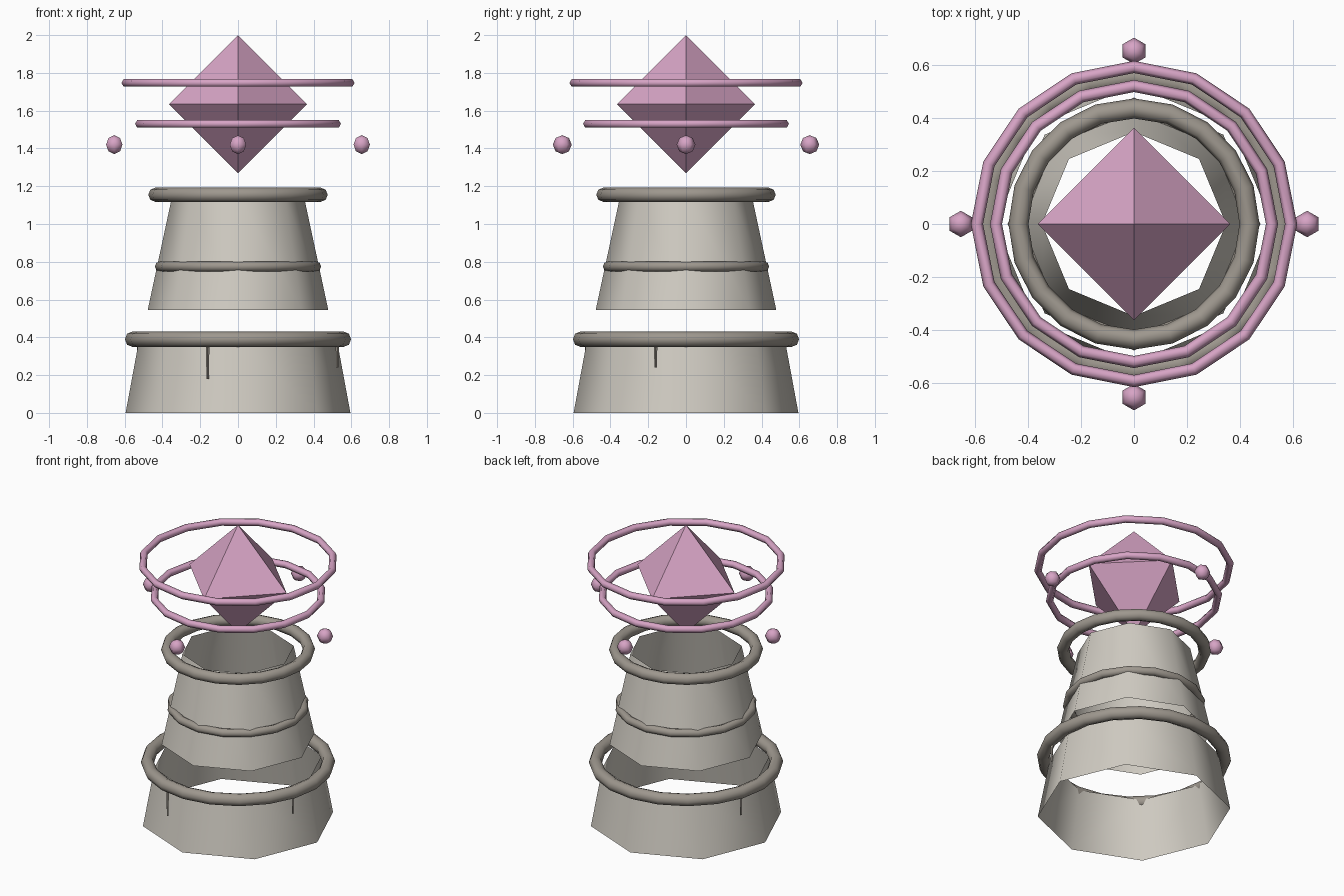
import bpy, bmesh, math
from mathutils import Matrix, Vector

cube = bpy.data.objects.get("Cube")
if cube:
    bpy.data.objects.remove(cube, do_unlink=True)


def material(name, rgb):
    mat = bpy.data.materials.new(name)
    mat.use_nodes = True
    mat.diffuse_color = (*rgb, 1)
    mat.node_tree.nodes["Principled BSDF"].inputs["Base Color"].default_value = (*rgb, 1)
    return mat


STONE = material("pale stone", (0.63, 0.60, 0.54))
TRIM = material("dark stone trim", (0.34, 0.31, 0.27))
PINK = material("pink crystal", (0.68, 0.37, 0.56))


def finish(name, bm, mat, smooth=True):
    mesh = bpy.data.meshes.new(name)
    bm.to_mesh(mesh)
    bm.free()
    for face in mesh.polygons:
        face.use_smooth = smooth
    mesh.materials.append(mat)
    obj = bpy.data.objects.new(name, mesh)
    bpy.context.collection.objects.link(obj)
    return obj


def cone(name, mat, sides, r_low, r_high, z_low, z_high, caps=False, at=(0, 0), smooth=True):
    bm = bmesh.new()
    place = Matrix.Translation((*at, (z_low + z_high) / 2))
    bmesh.ops.create_cone(bm, cap_ends=caps, segments=sides, radius1=r_low,
                          radius2=r_high, depth=z_high - z_low, matrix=place)
    return finish(name, bm, mat, smooth)


def ring(name, mat, major, minor, z, segments, tube_sides):
    bm = bmesh.new()
    loops = []
    for i in range(segments):
        a = math.tau * i / segments
        loop = []
        for j in range(tube_sides):
            t = math.tau * j / tube_sides
            r = major + minor * math.cos(t)
            loop.append(bm.verts.new((r * math.cos(a), r * math.sin(a), z + minor * math.sin(t))))
        loops.append(loop)
    for i in range(segments):
        here, there = loops[i], loops[(i + 1) % segments]
        for j in range(tube_sides):
            k = (j + 1) % tube_sides
            bm.faces.new((here[j], there[j], there[k], here[k]))
    return finish(name, bm, mat)


# Open eight-sided tower shells
cone("lower_shell", STONE, 8, 0.595, 0.523, 0, 0.39)
cone("upper_shell", STONE, 8, 0.478, 0.348, 0.545, 1.15)

# Stone trim rings
ring("lower_trim_ring", TRIM, 0.558, 0.041, 0.39, 20, 8)
ring("middle_trim_ring", TRIM, 0.413, 0.027, 0.775, 16, 8)
ring("upper_trim_ring", TRIM, 0.437, 0.038, 1.155, 20, 8)

# Thin drips hanging from the lower trim
for i, (angle, bottom) in enumerate([(-107, 0.18), (-17, 0.24), (163, 0.23)]):
    a = math.radians(angle)
    cone(f"drip_{i + 1}", TRIM, 4, 0.006, 0.010, bottom, 0.38, True,
         (0.55 * math.cos(a), 0.55 * math.sin(a)), False)

# Floating octahedral crystal
bm = bmesh.new()
size, mid = 0.365, 1.635
top, base = bm.verts.new((0, 0, mid + size)), bm.verts.new((0, 0, mid - size))
belt = [bm.verts.new((x * size, y * size, mid)) for x, y in ((1, 0), (0, 1), (-1, 0), (0, -1))]
for i in range(4):
    bm.faces.new((belt[i], belt[(i + 1) % 4], top))
    bm.faces.new((belt[(i + 1) % 4], belt[i], base))
finish("crystal", bm, PINK, False)

# Floating halo rings
ring("lower_halo", PINK, 0.522, 0.023, 1.53, 16, 6)
ring("upper_halo", PINK, 0.594, 0.023, 1.747, 16, 6)

# Four orbiting beads
for name, x, y in (("left", 1, 0), ("back", 0, 1), ("right", -1, 0), ("front", 0, -1)):
    bm = bmesh.new()
    bmesh.ops.create_uvsphere(bm, u_segments=6, v_segments=4, radius=0.05,
                              matrix=Matrix.Translation(Vector((x * 0.655, y * 0.655, 1.42))))
    finish(name + "_bead", bm, PINK)
